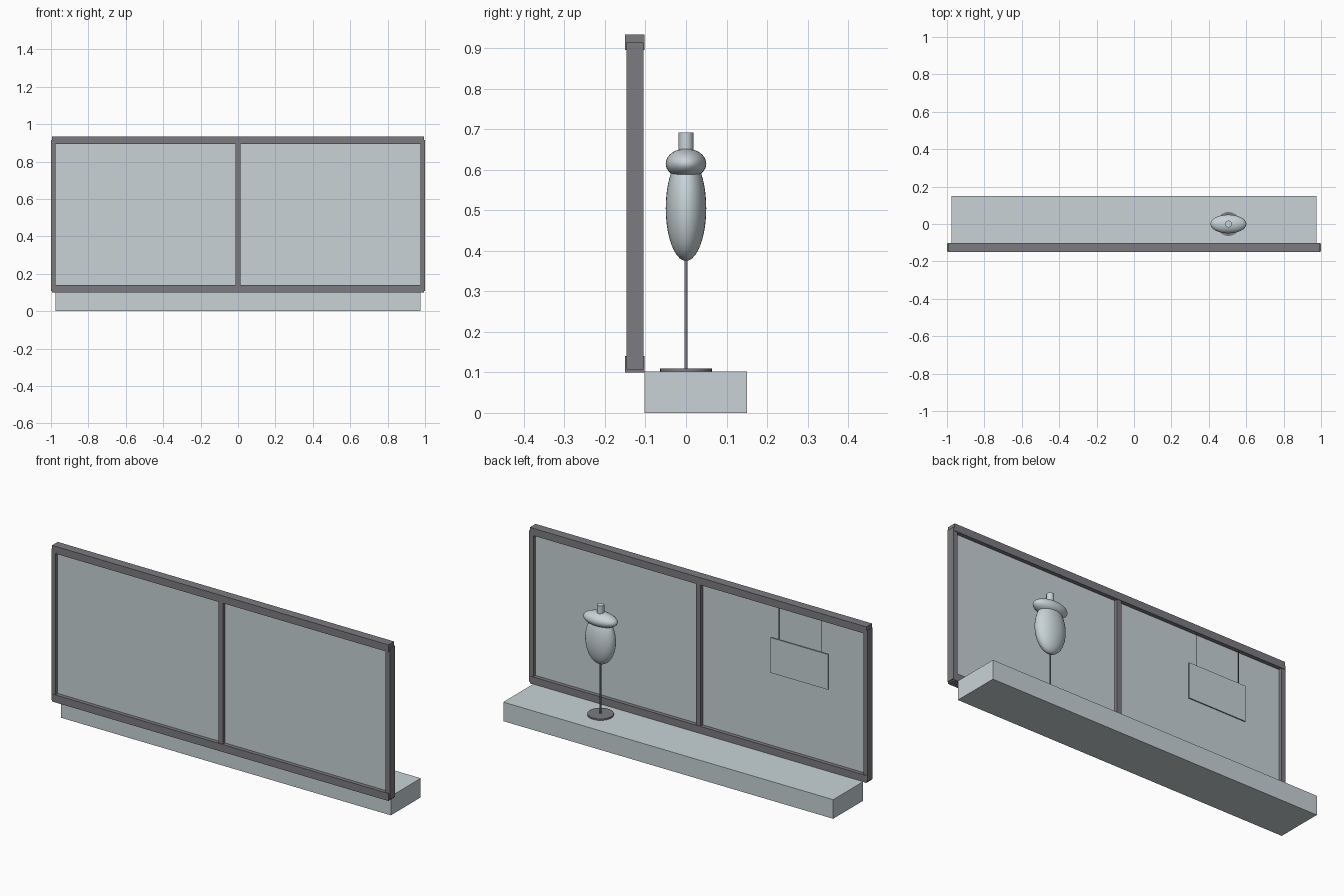
import bpy
import math

cube = bpy.data.objects.get("Cube")
if cube:
    bpy.data.objects.remove(cube, do_unlink=True)


def material(name, rgb):
    mat = bpy.data.materials.new(name)
    mat.use_nodes = True
    mat.diffuse_color = (*rgb, 1)
    mat.node_tree.nodes["Principled BSDF"].inputs["Base Color"].default_value = (*rgb, 1)
    return mat


pale = material("pale_blue_grey", (0.58, 0.65, 0.68))
dark = material("dark_metal", (0.2, 0.2, 0.22))


def finish(name, mat, smooth=False):
    obj = bpy.context.object
    obj.name = name
    obj.data.materials.append(mat)
    bpy.ops.object.transform_apply(location=False, rotation=False, scale=True)
    if smooth:
        bpy.ops.object.shade_smooth_by_angle(angle=math.radians(40))
    return obj


def box(name, mat, xs, ys, zs):
    spans = (xs, ys, zs)
    bpy.ops.mesh.primitive_cube_add(size=1, location=[(a + b) / 2 for a, b in spans])
    bpy.context.object.scale = [b - a for a, b in spans]
    return finish(name, mat)


def rod(name, mat, x, y, zs, radius, sides=32):
    bpy.ops.mesh.primitive_cylinder_add(
        vertices=sides, radius=radius, depth=zs[1] - zs[0],
        location=(x, y, sum(zs) / 2))
    return finish(name, mat, True)


def ellipsoid(name, mat, centre, radii):
    bpy.ops.mesh.primitive_uv_sphere_add(segments=32, ring_count=20, radius=1, location=centre)
    bpy.context.object.scale = radii
    return finish(name, mat, True)


# Display platform
box("platform", pale, (-0.975, 0.975), (-0.102, 0.15), (0, 0.102))

# Window frame: two rails, two slightly slimmer end posts, one mullion
RAIL_Y, POST_Y, POST_Z = (-0.15, -0.102), (-0.147, -0.105), (0.107, 0.914)
box("bottom_rail", dark, (-0.994, 0.994), RAIL_Y, (0.1, 0.14))
box("top_rail", dark, (-0.994, 0.994), RAIL_Y, (0.895, 0.934))
box("right_post", dark, (-1, -0.975), POST_Y, POST_Z)
box("left_post", dark, (0.975, 1), POST_Y, POST_Z)
box("centre_mullion", dark, (-0.013, 0.013), POST_Y, POST_Z)

# Glass panes
for side, xs in (("right", (-0.98, -0.008)), ("left", (0.008, 0.98))):
    box(side + "_glass_pane", pale, xs, (-0.129, -0.123), (0.13, 0.905))

# Blank sign hung on two cords
box("hanging_sign", pale, (-0.763, -0.424), (-0.114, -0.108), (0.534, 0.722))
for side, x in (("right", -0.722), ("left", -0.471)):
    rod(side + "_sign_cord", dark, x, -0.111, (0.72, 0.9), 0.002, 8)

# Dress form on a stand
FORM_X = 0.505
rod("stand_foot", dark, FORM_X, 0, (0.1, 0.11), 0.064)
rod("stand_pole", dark, FORM_X, 0, (0.105, 0.39), 0.004, 16)
ellipsoid("form_torso", pale, (FORM_X, 0, 0.505), (0.084, 0.05, 0.13))
ellipsoid("form_shoulders", pale, (FORM_X, 0, 0.615), (0.096, 0.05, 0.037))
rod("form_neck", pale, FORM_X, 0, (0.63, 0.692), 0.018)
